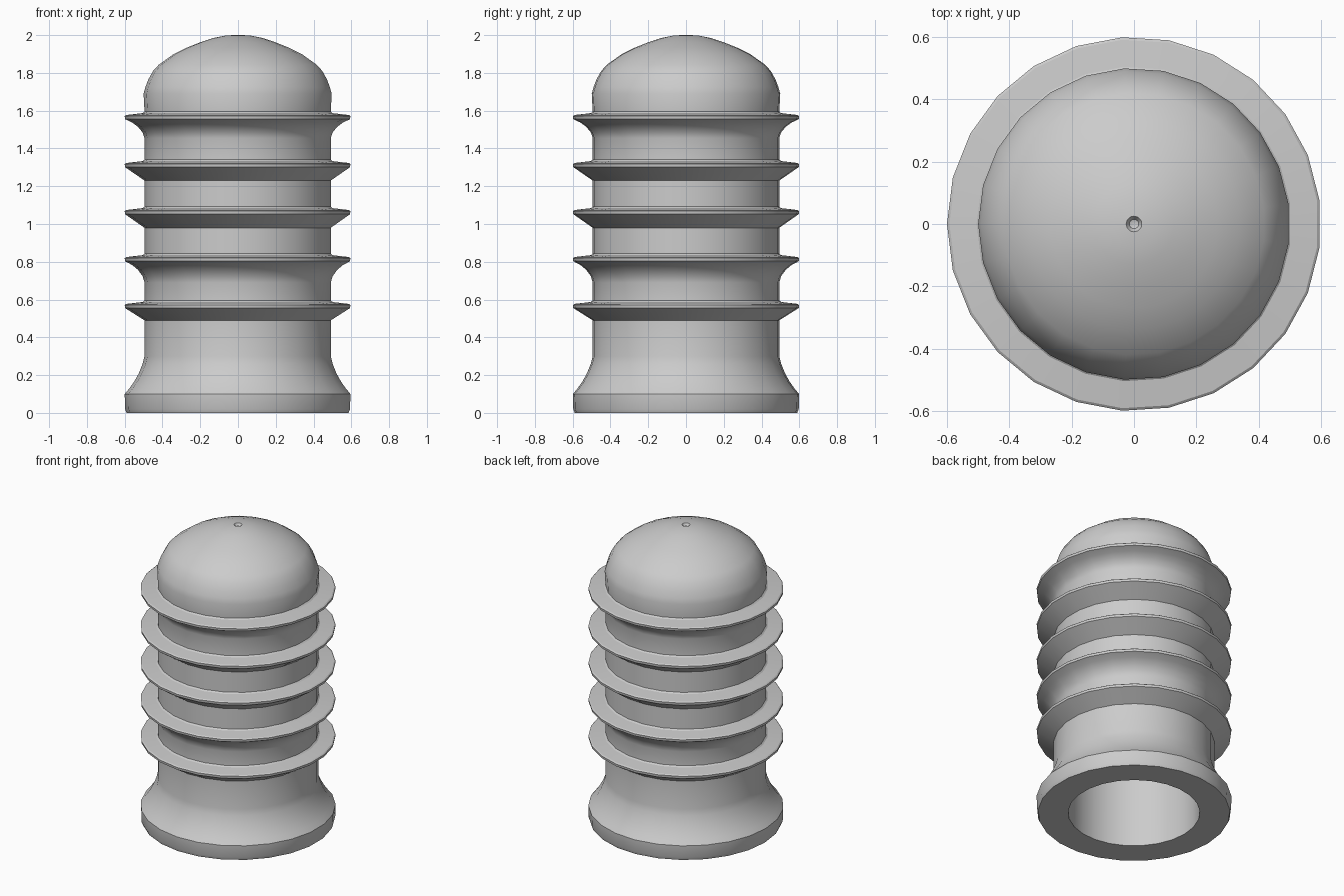
import bpy, bmesh, math

cube = bpy.data.objects.get("Cube")
if cube:
    bpy.data.objects.remove(cube)

SIDES = 25

# Single matte grey
grey = bpy.data.materials.new("light grey")
grey.use_nodes = True
colour = (0.6, 0.6, 0.6, 1)
grey.diffuse_color = colour
grey.node_tree.nodes["Principled BSDF"].inputs["Base Color"].default_value = colour


def lathe(name, profile):
    """Revolve an (r, z) profile about z; zero radius closes to a point."""
    bm = bmesh.new()
    rings = []
    for r, z in profile:
        if r == 0:
            rings.append([bm.verts.new((0, 0, z))] * SIDES)
            continue
        angles = [math.pi + math.tau * i / SIDES for i in range(SIDES)]
        rings.append([bm.verts.new((r * math.cos(a), r * math.sin(a), z)) for a in angles])
    for low, high in zip(rings, rings[1:]):
        for i in range(SIDES):
            j = (i + 1) % SIDES
            corners = dict.fromkeys((low[i], low[j], high[j], high[i]))
            bm.faces.new(list(corners))
    bmesh.ops.recalc_face_normals(bm, faces=bm.faces)
    mesh = bpy.data.meshes.new(name)
    bm.to_mesh(mesh)
    bm.free()
    mesh.materials.append(grey)
    obj = bpy.data.objects.new(name, mesh)
    bpy.context.collection.objects.link(obj)
    bpy.ops.object.select_all(action='DESELECT')
    obj.select_set(True)
    bpy.context.view_layer.objects.active = obj
    bpy.ops.object.shade_smooth_by_angle(angle=math.radians(30))
    return obj


# Deep socket with a domed end, then the flat underside
socket = [(0, 1.78), (0.2, 1.76), (0.33, 1.69), (0.4, 1.58), (0.405, 0)]

# Flanged foot flaring into the barrel
foot = [(0.59, 0), (0.598, 0.02), (0.6, 0.1), (0.575, 0.13), (0.55, 0.165),
        (0.525, 0.21), (0.505, 0.26), (0.495, 0.3)]

# Sealing fins: (top height, root height, whether the underside is a soft flare)
fins = [(0.577, 0.49, False), (0.825, 0.69, True), (1.074, 0.98, False),
        (1.323, 1.23, False), (1.577, 1.455, True)]
fin_profile = []
for top, root, soft in fins:
    edge = top - 0.022
    drop = edge - root
    fin_profile.append((0.495, root))
    if soft:
        fin_profile += [(0.505, root + drop * 0.3), (0.53, root + drop * 0.6),
                        (0.56, root + drop * 0.82)]
    fin_profile += [(0.598, edge), (0.6, top - 0.006), (0.592, top),
                    (0.505, top + 0.01), (0.495, top + 0.018)]

# Rounded cap with a tiny dimple at the centre
cap = [(0.5, 1.69), (0.49, 1.725), (0.475, 1.765), (0.45, 1.81), (0.42, 1.843),
       (0.34, 1.9), (0.27, 1.934), (0.2, 1.962), (0.13, 1.985), (0.07, 1.997),
       (0.025, 2.0), (0.015, 1.985), (0, 1.98)]

lathe("ribbed_plug", socket + foot + fin_profile + cap)
